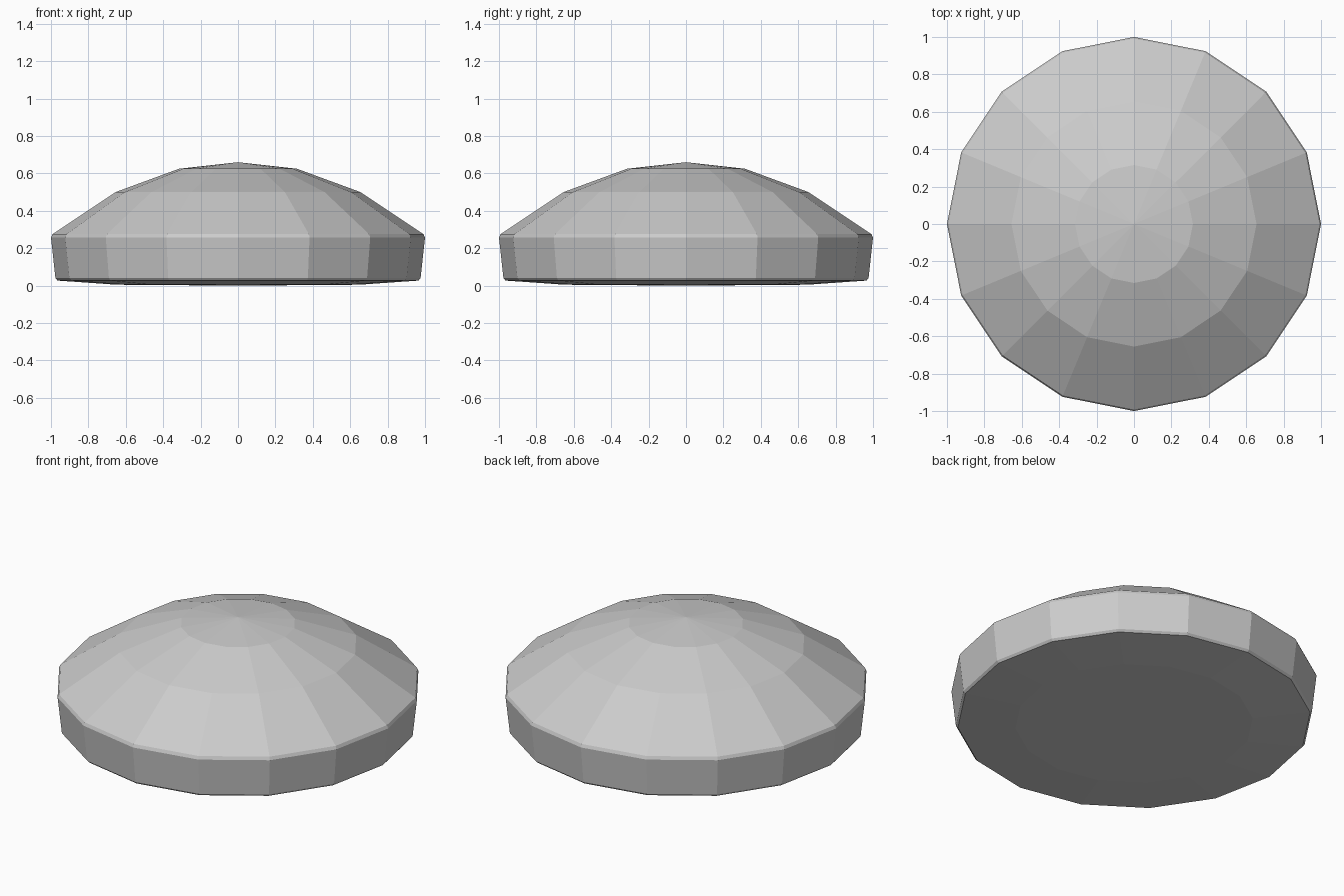
import bpy
import bmesh
from math import cos, sin, tau

SIDES = 16

cube = bpy.data.objects.get("Cube")
if cube:
    bpy.data.objects.remove(cube, do_unlink=True)


def make_material(name, colour):
    mat = bpy.data.materials.new(name)
    mat.use_nodes = True
    mat.diffuse_color = colour
    mat.node_tree.nodes["Principled BSDF"].inputs["Base Color"].default_value = colour
    return mat


def lathe(name, profile, mat):
    """Turn a (radius, height) profile that starts and ends on the axis."""
    bm = bmesh.new()
    bottom = bm.verts.new((0, 0, profile[0][1]))
    top = bm.verts.new((0, 0, profile[-1][1]))
    rings = [[bm.verts.new((r * cos(tau * i / SIDES), r * sin(tau * i / SIDES), z))
              for i in range(SIDES)] for r, z in profile[1:-1]]
    for i in range(SIDES):
        j = (i + 1) % SIDES
        bm.faces.new((bottom, rings[0][j], rings[0][i]))
        for low, high in zip(rings, rings[1:]):
            bm.faces.new((low[i], low[j], high[j], high[i]))
        bm.faces.new((rings[-1][i], rings[-1][j], top))
    bmesh.ops.recalc_face_normals(bm, faces=bm.faces)
    mesh = bpy.data.meshes.new(name)
    bm.to_mesh(mesh)
    bm.free()
    mesh.materials.append(mat)
    obj = bpy.data.objects.new(name, mesh)
    bpy.context.collection.objects.link(obj)
    return obj


# Shallow underside, chamfered side wall and faceted dome
profile = [
    (0, 0), (0.65, 0.005),
    (0.965, 0.027), (0.976, 0.04),
    (1.0, 0.257), (0.992, 0.275),
    (0.655, 0.5), (0.315, 0.625), (0, 0.66),
]
lathe("faceted_dome", profile, make_material("light grey", (0.6, 0.6, 0.6, 1)))
